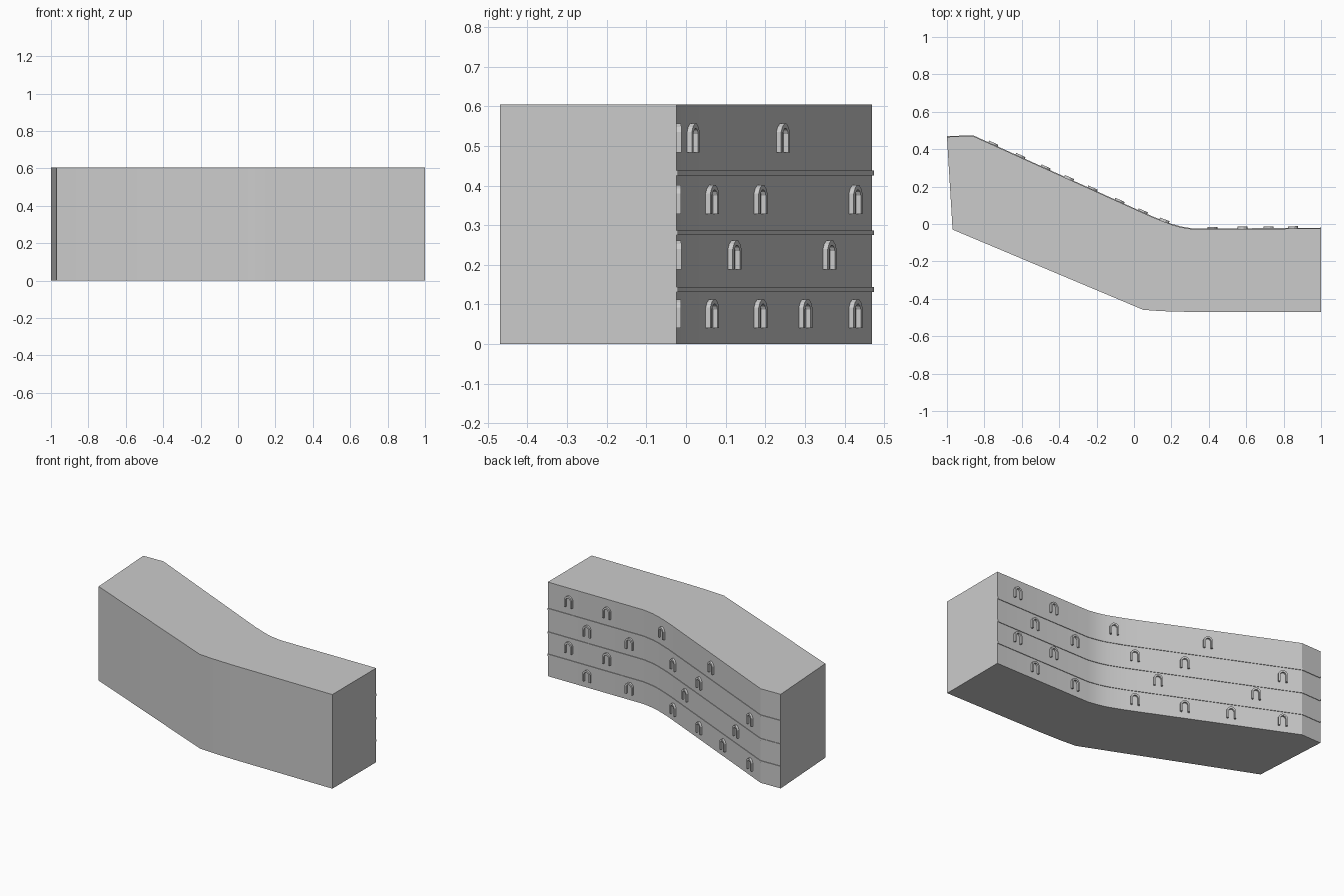
import bpy, bmesh, math
from mathutils import Vector

if "Cube" in bpy.data.objects:
    bpy.data.objects.remove(bpy.data.objects["Cube"])

H = 0.605
# rear facade line, left to right, then the rest of the footprint
REAR = [(-1, 0.466), (-0.86, 0.470), (0, 0.081), (0.1, 0.036),
        (0.2, -0.003), (0.25, -0.017), (0.32, -0.029), (1, -0.024)]
FRONT = [(1, -0.47), (0.3, -0.47), (0.15, -0.466), (0.05, -0.459), (-0.97, -0.03)]


def prism(name, base, offset):
    """Extrude a closed polygon of 3D points along an offset vector."""
    bm = bmesh.new()
    face = bm.faces.new([bm.verts.new(p) for p in base])
    ext = bmesh.ops.extrude_face_region(bm, geom=[face], use_keep_orig=True)
    bmesh.ops.translate(bm, vec=offset,
                        verts=[g for g in ext["geom"] if isinstance(g, bmesh.types.BMVert)])
    bmesh.ops.recalc_face_normals(bm, faces=bm.faces)
    me = bpy.data.meshes.new(name)
    bm.to_mesh(me)
    bm.free()
    ob = bpy.data.objects.new(name, me)
    bpy.context.collection.objects.link(ob)
    return ob


def smooth(ob):
    bpy.ops.object.select_all(action='DESELECT')
    ob.select_set(True)
    bpy.context.view_layer.objects.active = ob
    bpy.ops.object.shade_smooth_by_angle(angle=math.radians(20))


def wall_at(x):
    """Point, tangent and outward normal of the rear facade at x."""
    for a, b in zip(REAR, REAR[1:]):
        if a[0] <= x <= b[0]:
            a, b = Vector((*a, 0)), Vector((*b, 0))
            t = (b - a).normalized()
            return a.lerp(b, (x - a.x) / (b.x - a.x)), t, Vector((-t.y, t.x, 0))


# main building block
smooth(prism("building_body", [(x, y, 0) for x, y in REAR + FRONT], (0, 0, H)))

# thin ledges between the storeys
outer = [(x, y + 0.004) for x, y in REAR]
inner = [(x, y - 0.01) for x, y in reversed(REAR)]
for i, z in enumerate((0.132, 0.275, 0.426)):
    smooth(prism(f"storey_ledge_{i + 1}", [(x, y, z) for x, y in outer + inner], (0, 0, 0.012)))


# arched window surrounds, open at the bottom
def arch(w, spring, top):
    return [(-w, 0), (-w, spring), (-w * 0.72, spring + (top - spring) * 0.6),
            (-w * 0.25, top), (w * 0.25, top),
            (w * 0.72, spring + (top - spring) * 0.6), (w, spring), (w, 0)]


def window(name, x, z):
    p, t, n = wall_at(x)
    profile = arch(0.027, 0.052, 0.073) + arch(0.017, 0.047, 0.061)[::-1]
    prism(name, [p + t * u + n * -0.004 + Vector((0, 0, z + v)) for u, v in profile], n * 0.017)


ROWS = [(0.040, (-0.755, -0.475, -0.225, 0.045, 0.42, 0.72)),
        (0.188, (-0.61, -0.08, 0.58, 0.85)),
        (0.328, (-0.755, -0.225, 0.045, 0.42, 0.72)),
        (0.483, (-0.35, 0.16, 0.58, 0.85))]
for r, (z, xs) in enumerate(ROWS):
    for c, x in enumerate(xs):
        window(f"window_surround_{r + 1}_{c + 1}", x, z)
